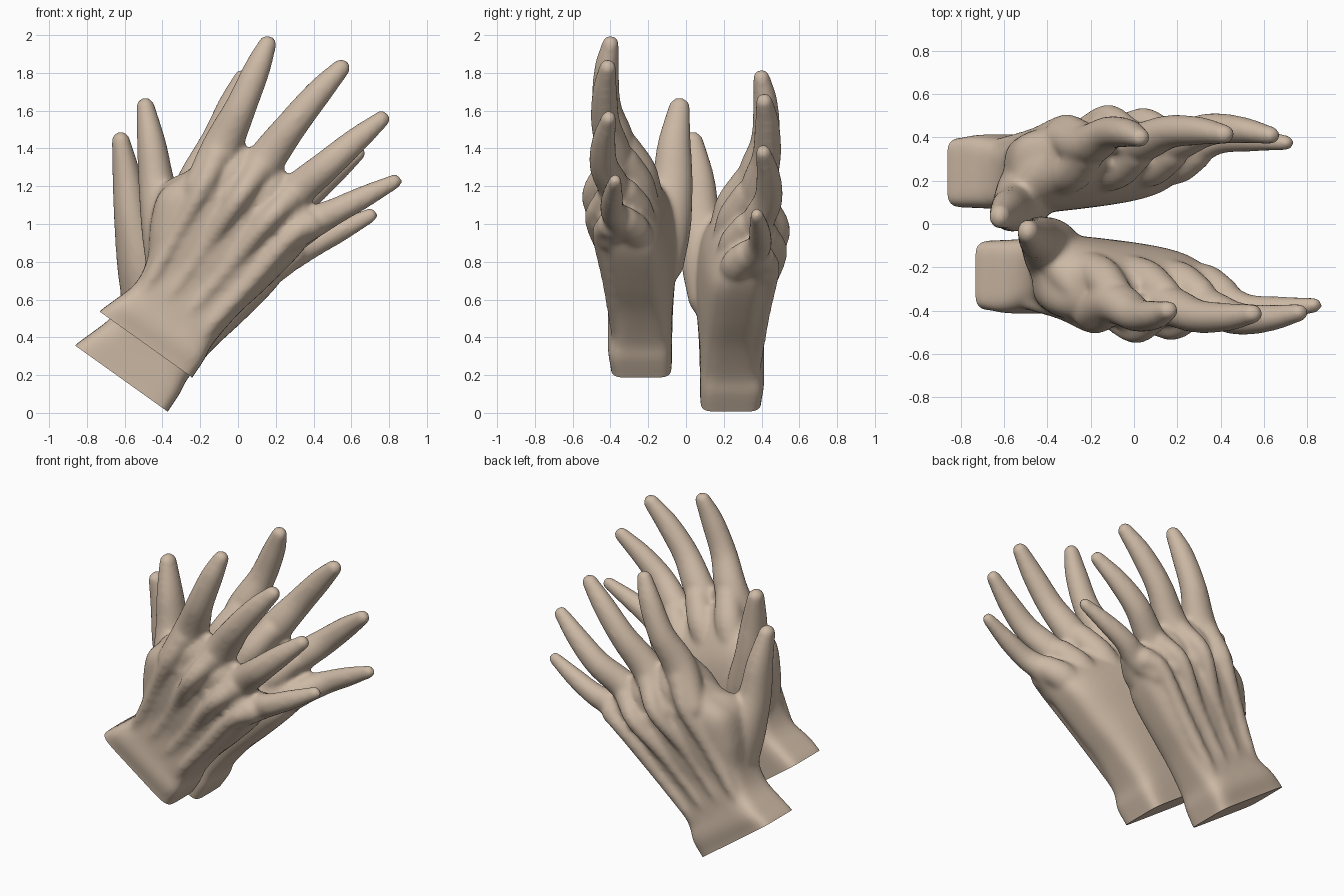
import bpy, bmesh, math
from mathutils import Vector

cube = bpy.data.objects.get("Cube")
if cube:
    bpy.data.objects.remove(cube, do_unlink=True)

skin = bpy.data.materials.new("warm_tan_skin")
skin.use_nodes = True
tan = (0.61, 0.485, 0.375, 1)
skin.diffuse_color = tan
skin.node_tree.nodes["Principled BSDF"].inputs["Base Color"].default_value = tan


def spline(points, steps):
    """Smooth interpolation through tuples of any length."""
    pts = [Vector(p) for p in points]
    pts = [2 * pts[0] - pts[1]] + pts + [2 * pts[-1] - pts[-2]]
    out = []
    for a, b, c, d in zip(pts, pts[1:], pts[2:], pts[3:]):
        for i in range(steps):
            t = i / steps
            out.append(0.5 * (2 * b + (c - a) * t + (2 * a - 5 * b + 4 * c - d) * t * t
                              + (3 * b - a - 3 * c + d) * t ** 3))
    return out + [pts[-2]]


def loft(bm, rings):
    """Skin a list of point rings and close both ends."""
    rows = [[bm.verts.new(p) for p in ring] for ring in rings]
    n = len(rows[0])
    for a, b in zip(rows, rows[1:]):
        for i in range(n):
            j = (i + 1) % n
            bm.faces.new((a[i], a[j], b[j], b[i]))
    bm.faces.new(rows[0][::-1])
    bm.faces.new(rows[-1])


def ball(bm, centre, radius, depth):
    made = bmesh.ops.create_icosphere(bm, subdivisions=3, radius=radius)
    bmesh.ops.scale(bm, verts=made["verts"], vec=(1, depth, 1))
    bmesh.ops.translate(bm, verts=made["verts"], vec=centre)


def digit(bm, joints, depth=1.0, sides=20):
    """Tapered round limb through (x, y, z, radius) joints."""
    path = spline(joints, 6)
    rings = []
    for k, p in enumerate(path):
        ahead = path[min(k + 1, len(path) - 1)].xyz - path[max(k - 1, 0)].xyz
        side = ahead.cross(Vector((0, 1, 0))).normalized()
        up = side.cross(ahead).normalized() * depth
        rings.append([p.xyz + p.w * (math.cos(a) * side + math.sin(a) * up)
                      for a in (math.tau * i / sides for i in range(sides))])
    loft(bm, rings)
    ball(bm, path[0].xyz, path[0].w, depth)
    ball(bm, path[-1].xyz, path[-1].w, depth)


# Palm and wrist: thumb edge x z, little-finger edge x z, back y,
# palm y at the thumb side and at the little-finger side, roundness
palm = [
    (-0.79, 0.47, -0.30, 0.10, -0.40, -0.075, -0.075, 0.25),
    (-0.73, 0.54, -0.24, 0.19, -0.40, -0.075, -0.075, 0.25),
    (-0.65, 0.60, -0.18, 0.28, -0.415, -0.07, -0.075, 0.3),
    (-0.54, 0.69, -0.13, 0.37, -0.40, -0.06, -0.08, 0.4),
    (-0.48, 0.82, 0.00, 0.52, -0.40, -0.04, -0.09, 0.5),
    (-0.465, 1.00, 0.15, 0.66, -0.43, -0.03, -0.10, 0.55),
    (-0.42, 1.16, 0.31, 0.82, -0.455, -0.06, -0.12, 0.55),
    (-0.31, 1.25, 0.385, 0.92, -0.465, -0.11, -0.17, 0.6),
    (-0.19, 1.34, 0.42, 0.98, -0.445, -0.19, -0.23, 0.6),
    (-0.09, 1.41, 0.42, 1.03, -0.43, -0.27, -0.28, 0.6),
]
# Fingers start at the knuckle: x, y, z, radius
fingers = [
    [(-0.19, -0.40, 1.19, 0.10), (-0.085, -0.365, 1.41, 0.105), (0.015, -0.42, 1.62, 0.084),
     (0.10, -0.42, 1.82, 0.071), (0.155, -0.40, 1.95, 0.05)],
    [(0.00, -0.42, 1.13, 0.10), (0.14, -0.375, 1.33, 0.102), (0.29, -0.425, 1.53, 0.084),
     (0.43, -0.43, 1.70, 0.071), (0.545, -0.415, 1.825, 0.05)],
    [(0.16, -0.42, 1.02, 0.095), (0.30, -0.375, 1.165, 0.095), (0.47, -0.435, 1.31, 0.082),
     (0.62, -0.435, 1.44, 0.068), (0.76, -0.41, 1.555, 0.046)],
    [(0.28, -0.40, 0.935, 0.08), (0.41, -0.36, 1.015, 0.083), (0.53, -0.39, 1.075, 0.07),
     (0.67, -0.39, 1.145, 0.06), (0.83, -0.375, 1.225, 0.04)],
]
knuckle_backs = (-0.505, -0.55, -0.535, -0.495)
thumb = [(-0.35, -0.17, 0.80, 0.14), (-0.385, -0.12, 1.00, 0.13), (-0.43, -0.075, 1.21, 0.098),
         (-0.457, -0.062, 1.42, 0.078), (-0.49, -0.035, 1.62, 0.05)]

bm = bmesh.new()
rings = []
for lx, lz, rx, rz, back, thumb_side, little_side, power in spline(palm, 5):
    left, right = Vector((lx, 0, lz)), Vector((rx, 0, rz))
    mid, half = (left + right) / 2, (right - left) / 2
    ring = []
    for i in range(48):
        c, s = math.cos(math.tau * i / 48), math.sin(math.tau * i / 48)
        c, s = (math.copysign(abs(v) ** power, v) for v in (c, s))
        front = thumb_side + (little_side - thumb_side) * (c + 1) / 2
        ring.append(mid + half * c + Vector((0, (back + front) / 2 + s * (front - back) / 2, 0)))
    rings.append(ring)
loft(bm, rings)

# Fingers with peaked knuckles, palm pads, and tendons over the back of the hand
for k, (joints, peak) in enumerate(zip(fingers, knuckle_backs)):
    digit(bm, joints, 0.93)
    x, y, z, r = joints[0]
    wrist = Vector((-0.50 + 0.10 * k, -0.355, 0.63 - 0.075 * k))
    knuckle = Vector((x, peak + 0.05, z))
    centre = wrist.lerp(knuckle, 0.55)
    root, first = Vector(joints[0][:3]), Vector(joints[1][:3])
    onward = first.lerp(root, 0.25)
    digit(bm, [(*wrist, 0.04), (centre.x, -0.395, centre.z, 0.05), (*knuckle, 0.052),
               (onward.x, onward.y - 0.03, onward.z, 0.075)])
    pad = root.lerp(first, 0.45)
    digit(bm, [(x, -0.22 - 0.015 * k, z, 0.09), (pad.x, -0.25 - 0.01 * k, pad.z, 0.09),
               (first.x, -0.325, first.z, 0.08)])

# Webs of skin between neighbouring fingers
for a, b in zip(fingers, fingers[1:]):
    root, tip = (Vector(a[i][:3]).lerp(Vector(b[i][:3]), 0.5) for i in (0, 1))
    digit(bm, [(root.x, -0.37, root.z, 0.08), (*root.lerp(tip, 0.5), 0.075), (*tip, 0.045)])

# Thumb and the skin joining it to the palm
digit(bm, thumb, 1.15)
digit(bm, [(-0.37, -0.15, 1.12, 0.09), (-0.31, -0.24, 1.17, 0.085), (-0.22, -0.33, 1.20, 0.09)])
bmesh.ops.recalc_face_normals(bm, faces=bm.faces)

mesh = bpy.data.meshes.new("hand_parts")
bm.to_mesh(mesh)
bm.free()
parts = bpy.data.objects.new("hand_parts", mesh)
bpy.context.collection.objects.link(parts)

# Fuse the parts into one skin and soften the joins
fuse = parts.modifiers.new("fuse", "REMESH")
fuse.mode = "VOXEL"
fuse.voxel_size = 0.014
soft = parts.modifiers.new("soften", "SMOOTH")
soft.factor = 0.5
soft.iterations = 12
fused = bpy.data.meshes.new_from_object(parts.evaluated_get(bpy.context.evaluated_depsgraph_get()))
bpy.data.objects.remove(parts, do_unlink=True)


def hand(name, flip, shift):
    bm = bmesh.new()
    bm.from_mesh(fused)
    # Cut the wrist flat
    cut = bmesh.ops.bisect_plane(bm, geom=bm.verts[:] + bm.edges[:] + bm.faces[:],
                                 plane_co=(-0.24, 0, 0.185), plane_no=(0.581, 0, 0.814), clear_inner=True)
    rim = [e for e in cut["geom_cut"] if isinstance(e, bmesh.types.BMEdge)]
    bmesh.ops.holes_fill(bm, edges=rim, sides=0)
    for v in bm.verts:
        v.co.y *= flip
        v.co += Vector(shift)
    bmesh.ops.recalc_face_normals(bm, faces=bm.faces)
    me = bpy.data.meshes.new(name)
    bm.to_mesh(me)
    bm.free()
    me.materials.clear()
    me.materials.append(skin)
    ob = bpy.data.objects.new(name, me)
    bpy.context.collection.objects.link(ob)
    bpy.ops.object.select_all(action="DESELECT")
    ob.select_set(True)
    bpy.context.view_layer.objects.active = ob
    bpy.ops.object.shade_smooth_by_angle(angle=math.radians(50))


hand("front_hand", 1, (0, 0, 0))
hand("rear_hand", -1, (-0.13, 0, -0.18))
